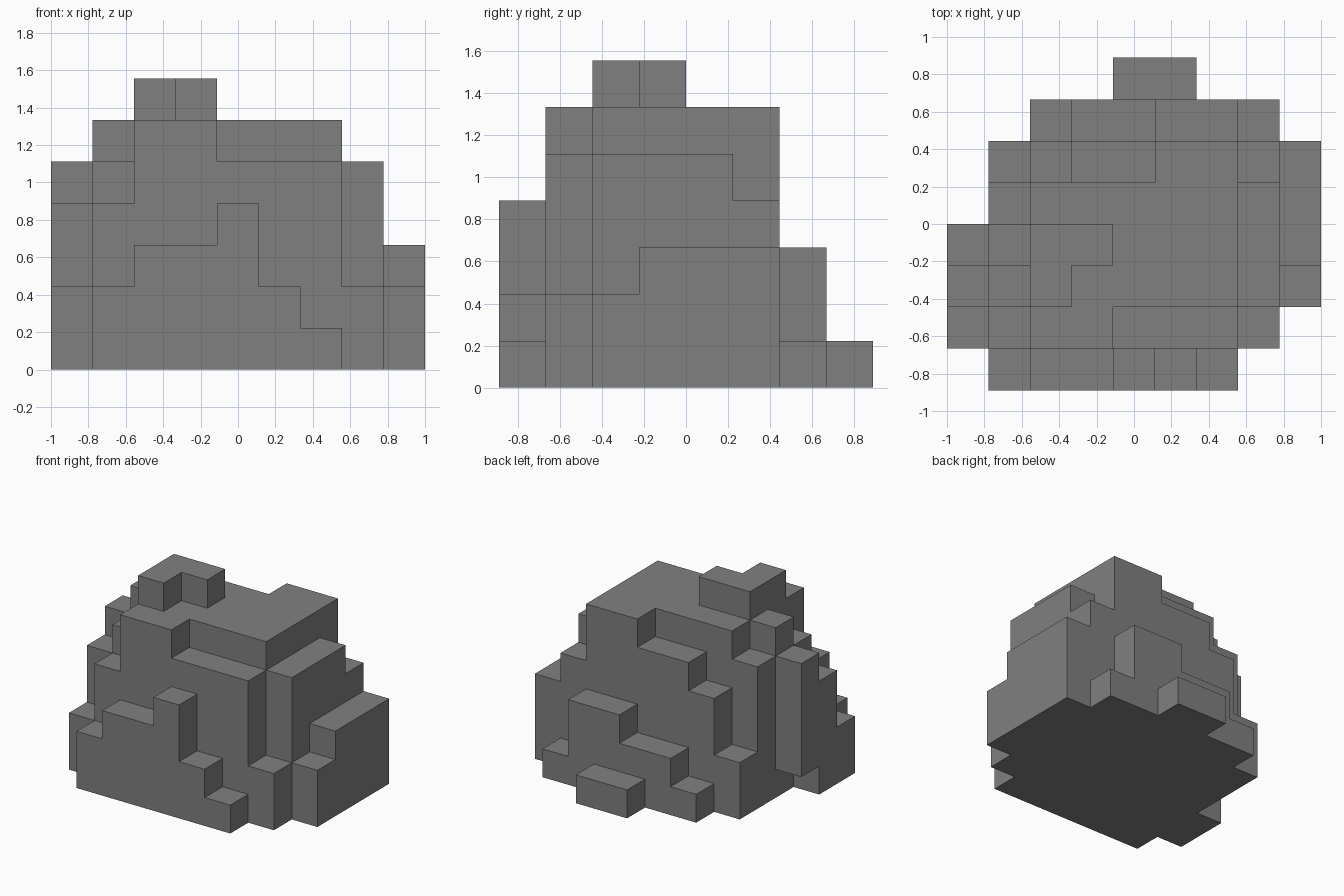
import bpy
import bmesh
import math
from mathutils import Vector

default_cube = bpy.data.objects.get("Cube")
if default_cube:
    bpy.data.objects.remove(default_cube, do_unlink=True)

# Column heights in blocks: rows run front to back, characters left to right in x
ROWS = [
    "023342100",
    "246655520",
    "457666652",
    "567766653",
    "056666653",
    "024556643",
    "001223310",
    "000011000",
]
COLUMNS, DEPTH = len(ROWS[0]), len(ROWS)
BLOCK = 2 / COLUMNS

# Filled blocks of the boulder, with one overhanging column on the side
blocks = {
    (i, j, k)
    for j, row in enumerate(ROWS)
    for i, height in enumerate(row)
    for k in range(int(height))
}
blocks.discard((0, 3, 0))


def add_exposed_face(bm, cell, axis, side):
    """Add one outward-facing square of a block."""
    u, v = (axis + 1) % 3, (axis + 2) % 3
    corners = []
    for a, b in ((0, 0), (1, 0), (1, 1), (0, 1)):
        p = Vector(cell)
        p[axis] += side
        p[u] += a
        p[v] += b
        p -= Vector((COLUMNS / 2, DEPTH / 2, 0))
        corners.append(bm.verts.new(p * BLOCK))
    bm.faces.new(corners if side else corners[::-1])


# Skin only the outside of the blocks, then merge coplanar squares
bm = bmesh.new()
for cell in sorted(blocks):
    for axis in range(3):
        for side in (0, 1):
            neighbour = list(cell)
            neighbour[axis] += 1 if side else -1
            if tuple(neighbour) not in blocks:
                add_exposed_face(bm, cell, axis, side)
bmesh.ops.remove_doubles(bm, verts=bm.verts, dist=BLOCK / 100)
bmesh.ops.dissolve_limit(bm, angle_limit=math.radians(1), verts=bm.verts, edges=bm.edges)

mesh = bpy.data.meshes.new("boulder")
bm.to_mesh(mesh)
bm.free()
boulder = bpy.data.objects.new("boulder", mesh)
bpy.context.collection.objects.link(boulder)

# Plain stone colour
stone = bpy.data.materials.new("stone_grey")
stone.use_nodes = True
grey = (0.216, 0.216, 0.216, 1)
stone.diffuse_color = grey
stone.node_tree.nodes["Principled BSDF"].inputs["Base Color"].default_value = grey
mesh.materials.append(stone)
